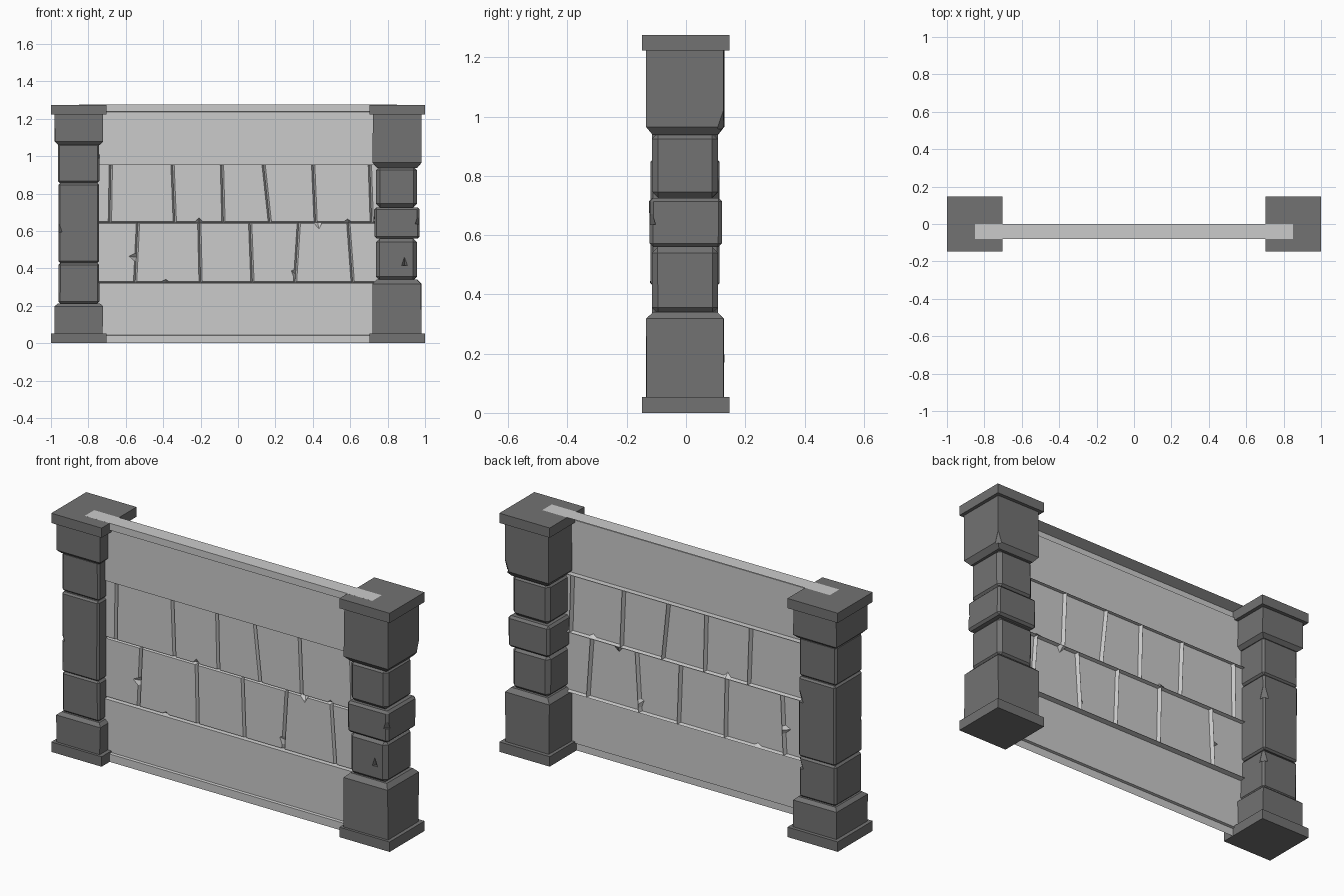
import bpy, bmesh, random
from mathutils import Vector, Matrix

if "Cube" in bpy.data.objects:
    bpy.data.objects.remove(bpy.data.objects["Cube"])

random.seed(4)
dark = bpy.data.materials.new("dark_stone")
dark.diffuse_color = (0.17, 0.17, 0.17, 1)
dark.use_nodes = True
dark.node_tree.nodes["Principled BSDF"].inputs["Base Color"].default_value = dark.diffuse_color


def make_object(name, bm, mat=None):
    me = bpy.data.meshes.new(name)
    bm.to_mesh(me)
    bm.free()
    ob = bpy.data.objects.new(name, me)
    bpy.context.collection.objects.link(ob)
    if mat:
        me.materials.append(mat)
    return ob


def block(name, xr, yr, sections, bevel=0.0, jitter=0.0, chips=()):
    """Stack rectangles given as (z, inset), then bevel, and knock chips out."""
    bm = bmesh.new()
    rings = []
    for z, i in sections:
        pts = [(xr[0] + i, yr[0] + i), (xr[1] - i, yr[0] + i),
               (xr[1] - i, yr[1] - i), (xr[0] + i, yr[1] - i)]
        rings.append([bm.verts.new((x + random.uniform(-jitter, jitter),
                                    y + random.uniform(-jitter, jitter), z))
                      for x, y in pts])
    for a, b in zip(rings, rings[1:]):
        for k in range(4):
            n = (k + 1) % 4
            bm.faces.new((a[k], a[n], b[n], b[k]))
    bm.faces.new(rings[0][::-1])
    bm.faces.new(rings[-1])
    if bevel:
        bmesh.ops.bevel(bm, geom=bm.edges[:], offset=bevel, segments=1,
                        affect='EDGES', profile=0.5)
    ob = make_object(name, bm, dark)
    for n, (x, y, z, r) in enumerate(chips):
        cb = bmesh.new()
        bmesh.ops.create_cone(cb, cap_ends=True, segments=4, radius1=r,
                              radius2=r * 0.1, depth=r * 2.6,
                              matrix=Matrix.Translation((x, y, z)))
        cutter = make_object(f"{name}_chip_{n}", cb)
        cutter.hide_render = True
        cutter.display_type = 'WIRE'
        mod = ob.modifiers.new("chip", 'BOOLEAN')
        mod.operation = 'DIFFERENCE'
        mod.solver = 'EXACT'
        mod.object = cutter
    return ob


Y_BIG, Y_MID, Y_CAP = (-0.133, 0.128), (-0.115, 0.108), (-0.148, 0.147)

# Plinths, caps and hidden cores of both pillars
for side, s in (("left", -1), ("right", 1)):
    span = lambda a, b: tuple(sorted((a * s, b * s)))
    block(f"{side}_plinth", span(0.703, 1.0), Y_CAP, [(0, 0), (0.053, 0)])
    block(f"{side}_cap", span(0.703, 1.0), Y_CAP, [(1.223, 0), (1.275, 0)])
    block(f"{side}_core", span(0.76, 0.935), (-0.095, 0.09),
          [(0.04, 0), (1.24, 0)])

# Right pillar stones
block("right_base_stone", (0.72, 0.98), Y_BIG,
      [(0.05, 0), (0.318, 0), (0.34, 0.022)], jitter=0.002)
block("right_low_stone", (0.738, 0.957), Y_MID,
      [(0.336, 0), (0.56, 0)], 0.02, 0.001, [(0.89, -0.118, 0.44, 0.018)])
block("right_middle_stone", (0.728, 0.97), (-0.123, 0.12),
      [(0.56, 0), (0.726, 0)], 0.012, 0.002, [(0.968, -0.122, 0.665, 0.022)])
block("right_high_stone", (0.738, 0.957), Y_MID,
      [(0.726, 0), (0.945, 0)], 0.02, 0.001)
block("right_top_stone", (0.72, 0.98), Y_BIG,
      [(0.938, 0.022), (0.965, 0), (1.23, 0)], jitter=0.002,
      chips=[(0.98, 0.128, 0.99, 0.025)])

# Left pillar stones
block("left_base_stone", (-0.98, -0.722), Y_BIG,
      [(0.05, 0), (0.197, 0), (0.213, 0.018)], jitter=0.002)
block("left_low_stone", (-0.96, -0.742), Y_MID,
      [(0.213, 0), (0.428, 0)], 0.01, 0.001, [(-0.744, 0.106, 0.4, 0.028)])
block("left_long_stone", (-0.96, -0.742), (-0.12, 0.113),
      [(0.43, 0), (0.856, 0)], 0.009, 0.001,
      [(-0.744, 0.111, 0.76, 0.03), (-0.958, -0.118, 0.62, 0.02)])
block("left_high_stone", (-0.963, -0.742), Y_MID,
      [(0.858, 0), (1.067, 0)], 0.01, 0.001)
block("left_top_stone", (-0.98, -0.722), Y_BIG,
      [(1.06, 0.018), (1.078, 0), (1.23, 0)], jitter=0.002)

# Wall panel: an open shell facing the front, with a top flange running back
X = 0.85
GROOVE, STONE, BAND, TRIM = -0.034, -0.054, -0.065, -0.08
wall = bmesh.new()


def strips(profile):
    rows = [[wall.verts.new((x, y, z)) for x in (-X, X)] for y, z in profile]
    for a, b in zip(rows, rows[1:]):
        wall.faces.new((a[0], a[1], b[1], b[0]))


strips([(TRIM, 0), (TRIM, 0.042), (BAND, 0.044), (BAND, 0.322), (GROOVE, 0.325)])
strips([(GROOVE, 0.953), (BAND, 0.953), (BAND, 1.236), (TRIM, 1.238),
        (TRIM, 1.2752), (0, 1.2752)])


def stone(corners, open_top, chips):
    """Raised stone with sloped sides; chips are (side, position, depth)."""
    g, v = 0.009, 0.005
    t = 0 if open_top else v
    offs = ((g, v), (-g, v), (-g, -t), (g, -t))
    out = [Vector((x, GROOVE, z)) for x, z in corners]
    inn = [Vector((x + dx, STONE, z + dz))
           for (x, z), (dx, dz) in zip(corners, offs)]
    mid = sum(inn, Vector()) / 4
    outer, inner, skip = [], [], []
    for k in range(4):
        n = (k + 1) % 4
        outer.append(out[k])
        inner.append(inn[k])
        skip.append(open_top and k == 2)
        for side, pos, depth in chips:
            if side == k:
                w = 0.02 / (inn[n] - inn[k]).length
                for d, dep in ((-w, 0), (0, depth), (w, 0)):
                    p = inn[k].lerp(inn[n], pos + d)
                    inner.append(p + (mid - p).normalized() * dep)
                    outer.append(out[k].lerp(out[n], pos + d))
                    skip.append(False)
    o = [wall.verts.new(p) for p in outer]
    i = [wall.verts.new(p) for p in inner]
    wall.faces.new(i)
    for k in range(len(o)):
        n = (k + 1) % len(o)
        if not skip[k]:
            wall.faces.new((o[k], o[n], i[n], i[k]))


# Joints of each course as (x at bottom, x at top)
lower = [(-X, -X), (-0.55, -0.535), (-0.2, -0.207), (0.077, 0.065),
         (0.305, 0.325), (0.613, 0.59), (X, X)]
upper = [(-X, -X), (-0.685, -0.68), (-0.338, -0.35), (-0.078, -0.086),
         (0.17, 0.137), (0.415, 0.402), (0.715, 0.705), (X, X)]
lower_chips = {0: [(1, 0.42, 0.03)], 1: [(0, 0.46, 0.012)],
               3: [(1, 0.14, 0.02)], 4: [(2, 0.62, 0.03)]}
upper_chips = {2: [(0, 0.5, 0.022)], 5: [(0, 0.58, 0.015)]}
for course, z0, z1, is_top, chips in ((lower, 0.325, 0.645, False, lower_chips),
                                      (upper, 0.645, 0.953, True, upper_chips)):
    for n, (a, b) in enumerate(zip(course, course[1:])):
        stone([(a[0], z0), (b[0], z0), (b[1], z1), (a[1], z1)],
              is_top, chips.get(n, []))

bmesh.ops.remove_doubles(wall, verts=wall.verts[:], dist=0.0002)
make_object("wall_panel", wall)
